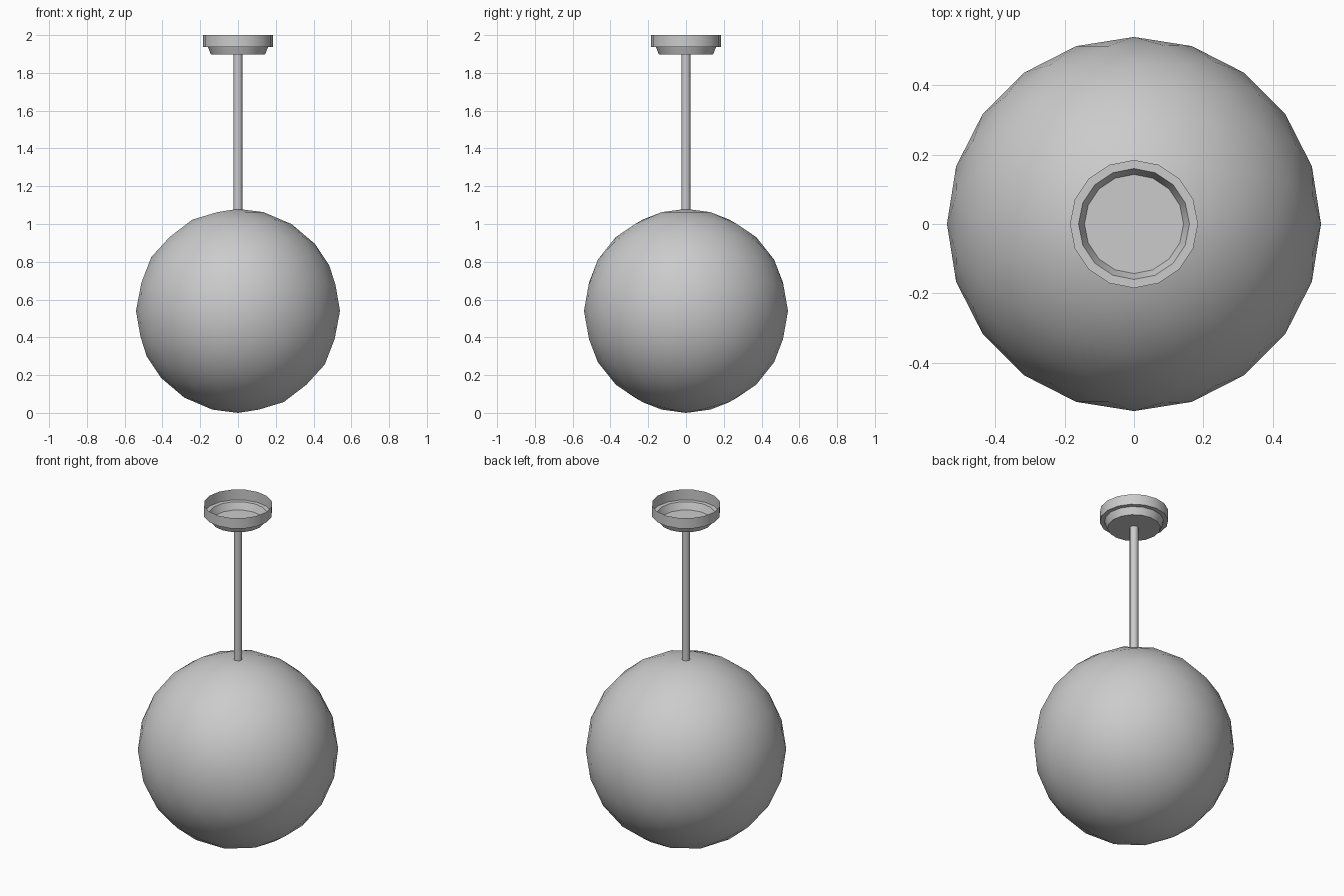
import bpy, bmesh, math

cube = bpy.data.objects.get("Cube")
if cube:
    bpy.data.objects.remove(cube, do_unlink=True)

GREY = (0.6, 0.6, 0.6, 1)
mat = bpy.data.materials.new("light grey")
mat.use_nodes = True
mat.diffuse_color = GREY
mat.node_tree.nodes["Principled BSDF"].inputs["Base Color"].default_value = GREY


def finish(name, bm, angle):
    """Turn a bmesh into a shaded, coloured object."""
    mesh = bpy.data.meshes.new(name)
    bm.to_mesh(mesh)
    bm.free()
    mesh.materials.append(mat)
    obj = bpy.data.objects.new(name, mesh)
    bpy.context.collection.objects.link(obj)
    bpy.ops.object.select_all(action="DESELECT")
    obj.select_set(True)
    bpy.context.view_layer.objects.active = obj
    bpy.ops.object.shade_smooth_by_angle(angle=math.radians(angle))


def lathe(name, profile, sides, cap_last):
    """Revolve (radius, height) points about the z axis."""
    bm = bmesh.new()
    rings = [[bm.verts.new((r * math.cos(math.tau * i / sides),
                            r * math.sin(math.tau * i / sides), z))
              for i in range(sides)] for r, z in profile]
    for low, high in zip(rings, rings[1:]):
        for i in range(sides):
            j = (i + 1) % sides
            bm.faces.new((low[i], low[j], high[j], high[i]))
    bm.faces.new(rings[0][::-1])
    if cap_last:
        bm.faces.new(rings[-1])
    finish(name, bm, 30)


# Globe shade
RADIUS = 0.54
bm = bmesh.new()
bmesh.ops.create_icosphere(bm, subdivisions=3, radius=RADIUS)
bmesh.ops.translate(bm, verts=bm.verts, vec=(0, 0, RADIUS))
finish("globe_shade", bm, 40)

# Hanging rod
lathe("hanging_rod", [(0.023, 1.06), (0.023, 1.897)], 16, True)

# Ceiling canopy: stepped thin cup, open at the top
lathe("ceiling_canopy",
      [(0.143, 1.897), (0.16, 1.938), (0.185, 1.938), (0.185, 2.0)], 16, False)
